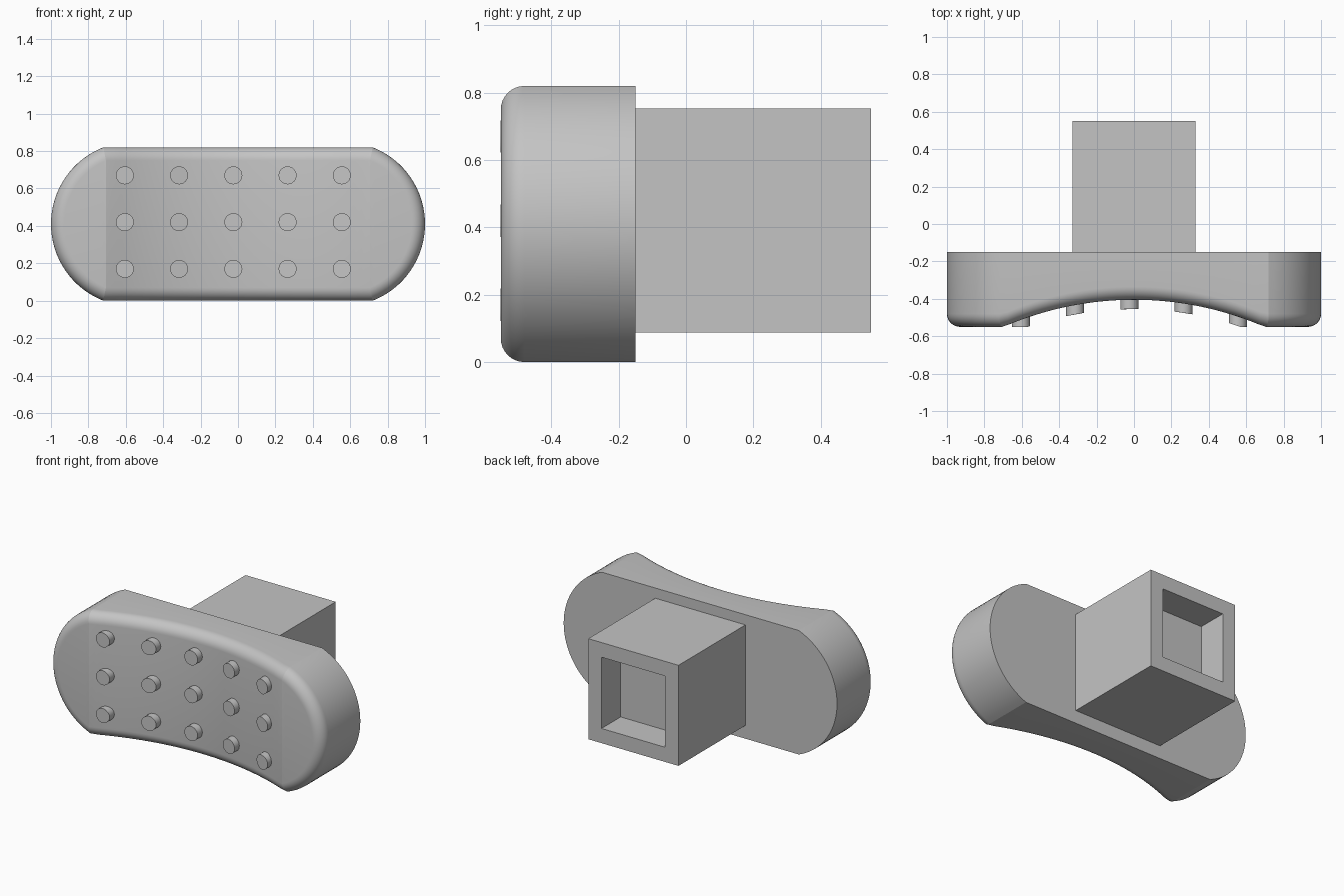
import bpy, bmesh, math

cube = bpy.data.objects.get("Cube")
if cube:
    bpy.data.objects.remove(cube, do_unlink=True)

grey = bpy.data.materials.new("plain grey")
grey.use_nodes = True
COLOUR = (0.55, 0.55, 0.55, 1)
grey.diffuse_color = COLOUR
grey.node_tree.nodes["Principled BSDF"].inputs["Base Color"].default_value = COLOUR

HEIGHT, MID = 0.82, 0.41        # pad height and its middle
END_R, END_X = 0.44, 0.56       # rounded ends: radius and centre
FILLET = 0.07                   # rounding of the front rim
FRONT, HOLLOW, BACK = -0.55, -0.405, -0.15
CURVE_R = 1.755                 # radius of the hollow front


def front_y(x):
    """Depth of the hollow front face, flat towards both ends."""
    return max(FRONT, HOLLOW - CURVE_R + math.sqrt(CURVE_R ** 2 - x * x))


def finish(name, bm, smooth=True):
    bmesh.ops.recalc_face_normals(bm, faces=bm.faces)
    mesh = bpy.data.meshes.new(name)
    bm.to_mesh(mesh)
    bm.free()
    mesh.materials.append(grey)
    obj = bpy.data.objects.new(name, mesh)
    bpy.context.collection.objects.link(obj)
    if smooth:
        bpy.ops.object.select_all(action='DESELECT')
        obj.select_set(True)
        bpy.context.view_layer.objects.active = obj
        bpy.ops.object.shade_smooth_by_angle(angle=math.radians(18))
    return obj


# Pad: outline loops inset step by step around the rim
FLAT, ARC = 32, 32


def outline(inset):
    r, h = END_R - inset, MID - inset
    a = math.asin(h / r)
    corner = END_X + r * math.cos(a)
    pts = [(corner * (2 * i / FLAT - 1), MID - h) for i in range(FLAT)]
    for i in range(ARC):
        t = a * (2 * i / ARC - 1)
        pts.append((END_X + r * math.cos(t), MID + r * math.sin(t)))
    return pts + [(-x, HEIGHT - z) for x, z in pts]


bm = bmesh.new()
base = outline(0)
loops = [[bm.verts.new((x, BACK, z)) for x, z in base]]
STEPS = 8
for k in range(STEPS + 1):
    a = math.pi / 2 * k / STEPS
    drop = FILLET * (1 - math.sin(a))
    loops.append([bm.verts.new((x, front_y(x) + drop, z))
                  for x, z in outline(FILLET * (1 - math.cos(a)))])
count = len(base)
for lower, upper in zip(loops, loops[1:]):
    for i in range(count):
        j = (i + 1) % count
        bm.faces.new((lower[i], lower[j], upper[j], upper[i]))
bm.faces.new(loops[0])
# Front face: flat end caps and strips across the hollow
rim = loops[-1]
half = FLAT + ARC
bm.faces.new(rim[FLAT:half + 1])
bm.faces.new(rim[half + FLAT:] + rim[:1])
for i in range(FLAT):
    bm.faces.new((rim[i], rim[i + 1], rim[half + FLAT - i - 1],
                  rim[half + FLAT - i]))
finish("pad", bm)

# Stem with a square socket in its back end
bm = bmesh.new()
bmesh.ops.create_cube(bm, size=1)
for v in bm.verts:
    v.co = (v.co.x * 0.66, 0.55 if v.co.y > 0 else BACK - 0.01,
            0.42 + v.co.z * 0.665)
bm.normal_update()
end = max(bm.faces, key=lambda f: f.calc_center_median().y)
bmesh.ops.inset_region(bm, faces=[end], thickness=0.137)
floor = bmesh.ops.extrude_face_region(bm, geom=[end])
bmesh.ops.translate(bm, vec=(0, -0.2, 0),
                    verts=[g for g in floor["geom"]
                           if isinstance(g, bmesh.types.BMVert)])
if end.is_valid:
    bmesh.ops.delete(bm, geom=[end], context='FACES_ONLY')
finish("stem", bm, smooth=False)

# Pegs: round studs whose tips follow the hollow front
PEG_R, SIDES = 0.048, 24
for row in range(3):
    for col in range(5):
        cx, cz = -0.605 + 0.29 * col, 0.17 + 0.25 * row
        bm = bmesh.new()
        root, tip = [], []
        for i in range(SIDES):
            t = math.tau * i / SIDES
            x, z = cx + PEG_R * math.cos(t), cz + PEG_R * math.sin(t)
            root.append(bm.verts.new((x, front_y(x) + 0.03, z)))
            tip.append(bm.verts.new((x, max(front_y(x) - 0.05, FRONT - 0.001), z)))
        for i in range(SIDES):
            j = (i + 1) % SIDES
            bm.faces.new((root[i], root[j], tip[j], tip[i]))
        bm.faces.new(tip)
        bm.faces.new(root)
        finish(f"peg_{row + 1}_{col + 1}", bm)
